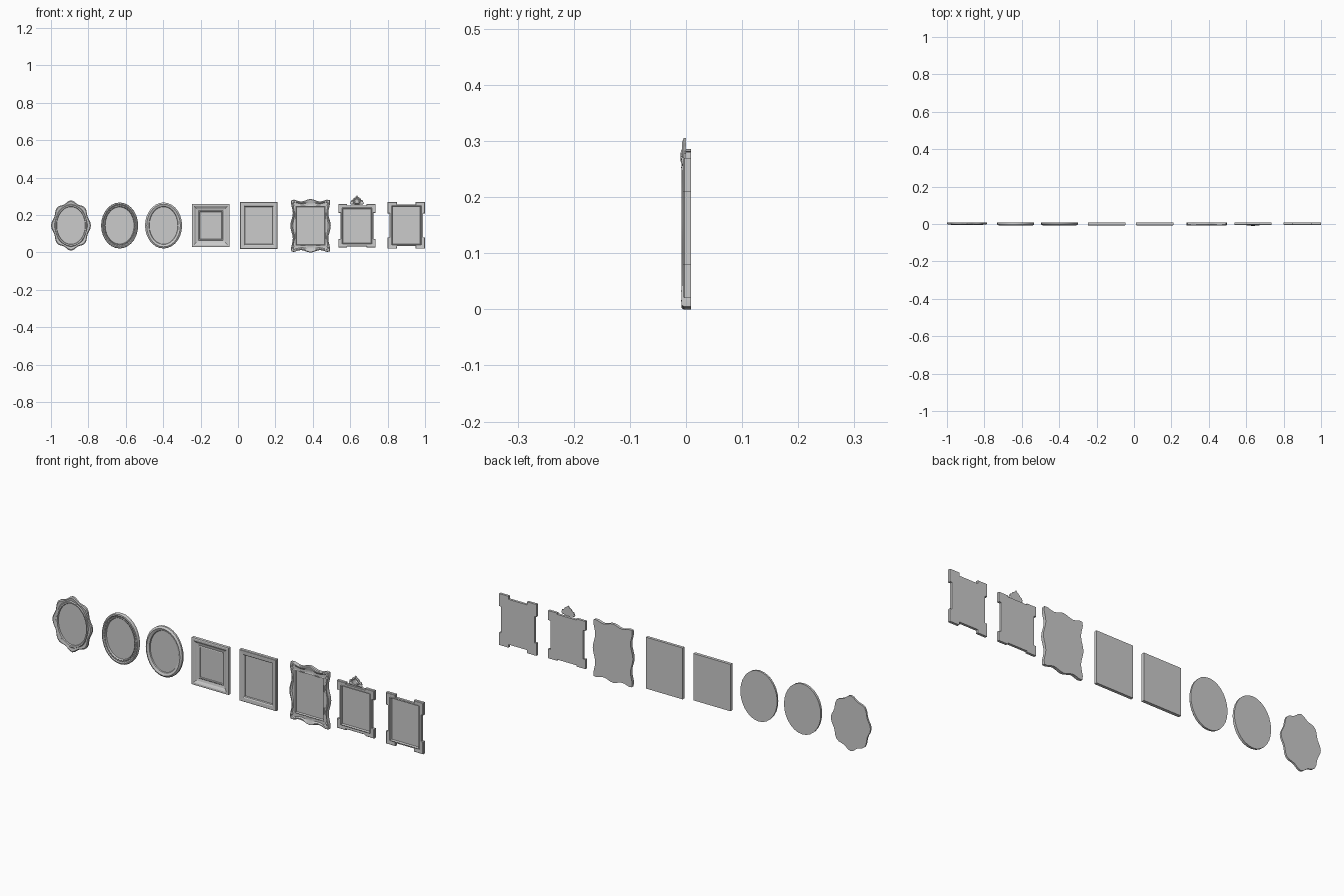
import bpy, bmesh, math
from math import sin, cos, pi

if "Cube" in bpy.data.objects:
    bpy.data.objects.remove(bpy.data.objects["Cube"])

ZC = 0.144  # shared centre height of the row


def loft(name, cx, rings, cz=ZC, smooth=None):
    """rings: list of (y, [(x, z), ...]) from back to front; both ends are capped."""
    bm = bmesh.new()
    loops = [[bm.verts.new((cx + x, y, cz + z)) for x, z in pts] for y, pts in rings]
    n = len(loops[0])
    for a, b in zip(loops, loops[1:]):
        for i in range(n):
            j = (i + 1) % n
            bm.faces.new((a[i], a[j], b[j], b[i]))
    bm.faces.new(loops[0])
    bm.faces.new(loops[-1])
    bmesh.ops.remove_doubles(bm, verts=bm.verts, dist=1e-5)
    bmesh.ops.recalc_face_normals(bm, faces=bm.faces)
    me = bpy.data.meshes.new(name)
    bm.to_mesh(me)
    bm.free()
    ob = bpy.data.objects.new(name, me)
    bpy.context.collection.objects.link(ob)
    if smooth:
        bpy.ops.object.select_all(action='DESELECT')
        ob.select_set(True)
        bpy.context.view_layer.objects.active = ob
        bpy.ops.object.shade_smooth_by_angle(angle=math.radians(smooth))
    return ob


def oval(a, b, n=28, amp=0.0):
    pts = []
    for i in range(n):
        t = 2 * pi * i / n
        k = 1 - amp + amp * cos(8 * t)
        pts.append((a * k * cos(t), b * k * sin(t)))
    return pts


def rect(w, h):
    return [(w, -h), (w, h), (-w, h), (-w, -h)]


def wavy(w, h, amp, n=16):
    """Rectangle whose sides swell at the middle and at the corners."""
    pts = []
    corners = rect(w, h)
    for s in range(4):
        (x0, z0), (x1, z1) = corners[s], corners[(s + 1) % 4]
        nx, nz = [(1, 0), (0, 1), (-1, 0), (0, -1)][s]
        for i in range(n):
            u = i / n
            d = amp * (cos(4 * pi * u) + 0.35 * (1 - abs(2 * u - 1)))
            x, z = x0 + (x1 - x0) * u + nx * d, z0 + (z1 - z0) * u + nz * d
            if i == 0:
                x, z = x0 + math.copysign(amp * .45, x0), z0 + math.copysign(amp * .45, z0)
            pts.append((x, z))
    return pts


def tabbed(w, h, dx, dz, t, s):
    """Rectangle with square tabs at the corners."""
    q = [(w - dx, s), (w, s), (w, h), (t, h), (t, h - dz)]
    top = q + [(-x, z) for x, z in reversed(q)]
    return top + [(x, -z) for x, z in reversed(top)]


# scalloped oval frame
S = 48
loft("scalloped_oval_frame", -0.893, [
    (0.009, oval(.107, .135, S, .05)), (0.0, oval(.107, .135, S, .05)),
    (-.003, oval(.102, .129, S, .045)), (-.001, oval(.088, .114, S, .015)),
    (-.005, oval(.084, .109, S)), (-.004, oval(.078, .102, S)),
    (0.003, oval(.076, .1, S))], smooth=30)

# stepped oval frame
loft("stepped_oval_frame", -0.633, [
    (0.009, oval(.099, .123)), (-.001, oval(.099, .123)), (-.006, oval(.096, .12)),
    (-.007, oval(.091, .114)), (-.003, oval(.086, .109)), (-.003, oval(.082, .105)),
    (-.005, oval(.08, .102)), (0.003, oval(.077, .099))], smooth=30)
# row of beads around the stepped oval's opening
for i, (x, z) in enumerate(oval(.082, .105, 36)):
    bpy.ops.mesh.primitive_uv_sphere_add(segments=8, ring_count=5, radius=.0035,
                                         location=(-0.633 + x, -.0035, ZC + z))
    bpy.context.object.name = f"oval_bead_{i}"

# plain rounded oval frame
loft("plain_oval_frame", -0.398, [
    (0.009, oval(.099, .123)), (0.0, oval(.099, .123)), (-.004, oval(.096, .12)),
    (-.007, oval(.09, .114)), (-.005, oval(.083, .107)), (-.002, oval(.078, .102)),
    (0.003, oval(.076, .1))], smooth=30)

# deep rectangular frame with a sloped cove
loft("deep_cove_frame", -0.146, [
    (0.009, rect(.1, .114)), (-.006, rect(.1, .114)), (-.008, rect(.097, .111)),
    (-.008, rect(.089, .103)), (-.004, rect(.082, .096)), (-.001, rect(.078, .092)),
    (0.002, rect(.066, .08)), (0.0, rect(.063, .077)), (0.0, rect(.06, .074)),
    (0.004, rect(.058, .072))])

# plain rectangular frame
loft("plain_rect_frame", 0.111, [
    (0.009, rect(.099, .125)), (-.005, rect(.099, .125)), (-.007, rect(.097, .123)),
    (-.006, rect(.08, .106)), (-.003, rect(.076, .101)), (0.003, rect(.074, .099))])

# ornate wavy frame
loft("wavy_frame", 0.388, [
    (0.009, wavy(.1, .135, .006)), (-.004, wavy(.1, .135, .006)),
    (-.008, wavy(.098, .132, .006)), (-.008, wavy(.094, .127, .0055)),
    (-.003, wavy(.089, .12, .004)), (-.003, wavy(.08, .106, .0005)),
    (-.005, wavy(.077, .103, 0)), (0.003, wavy(.074, .1, 0))], cz=.1425, smooth=30)
# carved scroll bumps at the wavy frame's corners
for sx in (-1, 1):
    for sz in (-1, 1):
        for k, (px, pz) in enumerate([(.095, .127), (.08, .128), (.094, .11)]):
            bpy.ops.mesh.primitive_uv_sphere_add(segments=10, ring_count=6, radius=.006,
                                                 location=(.388 + sx * px, -.005, .1425 + sz * pz))
            bpy.context.object.scale = (1, .6, 1)
            bpy.context.object.name = f"corner_scroll_{k}"


# frames with square corner tabs
def tabbed_frame(name, cx, h, dx, dz, t, s, cz):
    def ring(i):
        return tabbed(.1 - i, h - i, dx, dz, t + i, s + i)

    def inner(w, hh):
        return tabbed(w, hh, 0, 0, t, s)
    hi = h - .025
    loft(name, cx, [(0.009, ring(0)), (-.003, ring(0)), (-.005, ring(.002)),
                    (-.004, inner(.08, hi + .006)), (-.006, inner(.077, hi + .003)),
                    (0.003, inner(.074, hi))], cz=cz)


tabbed_frame("crested_frame", .636, .116, .012, .006, .052, .07, .142)
tabbed_frame("tabbed_frame", .9, .125, .01, .015, .05, .064, .145)

# leaf crest on top of the crested frame: fluted shell tapering to a ridge
half = [(.012, -.022), (.022, -.018), (.034, -.008), (.032, .002), (.022, .006),
        (.018, .014), (.008, .02)]
shell = half + [(0, .029)] + [(-x, z) for x, z in reversed(half)]


def sc(k):
    return [(x * k, z * k - .008 * (1 - k)) for x, z in shell]


loft("leaf_crest", .636, [(0.0, sc(1)), (-.004, sc(1)), (-.007, sc(.8)),
                          (-.004, sc(.6)), (-.009, sc(.4)), (-.01, sc(.15))], cz=.276)
# side scrolls of the crest
for sx in (-1, 1):
    bpy.ops.mesh.primitive_uv_sphere_add(segments=12, ring_count=8, radius=.008,
                                         location=(.636 + sx * .027, -.004, .264))
    bpy.context.object.scale = (1.2, .6, 1)
    bpy.context.object.name = "crest_scroll"
